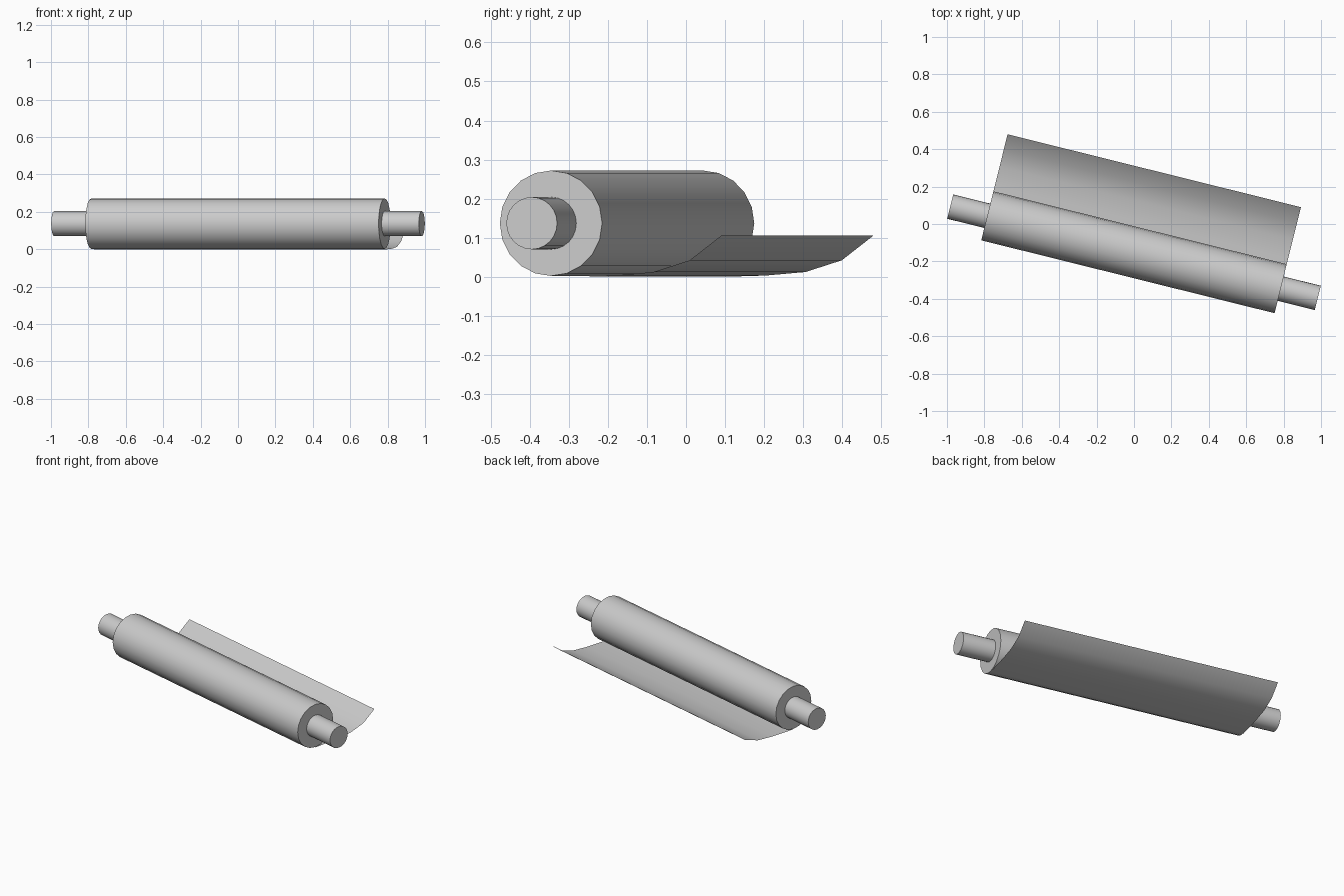
import bpy, bmesh, math
from mathutils import Matrix

if "Cube" in bpy.data.objects:
    bpy.data.objects.remove(bpy.data.objects["Cube"])

# Shared frame: local x runs along the roller, turned about z
FRAME = Matrix.Translation((0, -0.151, 0)) @ Matrix.Rotation(math.radians(-13.95), 4, 'Z')
AXIS_Z = 0.137


def finish(name, bm, angle=40):
    mesh = bpy.data.meshes.new(name)
    bm.transform(FRAME)
    bm.to_mesh(mesh)
    bm.free()
    ob = bpy.data.objects.new(name, mesh)
    bpy.context.collection.objects.link(ob)
    bpy.ops.object.select_all(action='DESELECT')
    ob.select_set(True)
    bpy.context.view_layer.objects.active = ob
    bpy.ops.object.shade_smooth_by_angle(angle=math.radians(angle))
    return ob


def rod(name, radius, x0, x1, sides):
    bm = bmesh.new()
    m = Matrix.Translation(((x0 + x1) / 2, 0, AXIS_Z)) @ Matrix.Rotation(math.pi / 2, 4, 'Y')
    bmesh.ops.create_cone(bm, cap_ends=True, segments=sides, radius1=radius,
                          radius2=radius, depth=x1 - x0, matrix=m)
    return finish(name, bm)


# Rolled body and the two core ends sticking out of it
rod("roll", 0.135, -0.808, 0.808, 20)
rod("core_left", 0.067, -1.0125, -0.808, 24)
rod("core_right", 0.067, 0.808, 1.0125, 24)

# Loose sheet leaving the underside of the roll and curling up
profile = [(0, 0), (0.06, 0), (0.165, 0.003), (0.27, 0.012), (0.366, 0.042), (0.449, 0.105)]
bm = bmesh.new()
rows = [[bm.verts.new((x, y, z)) for x in (-0.808, 0.808)] for y, z in profile]
for a, b in zip(rows, rows[1:]):
    bm.faces.new((a[0], a[1], b[1], b[0]))
finish("loose_sheet", bm)
